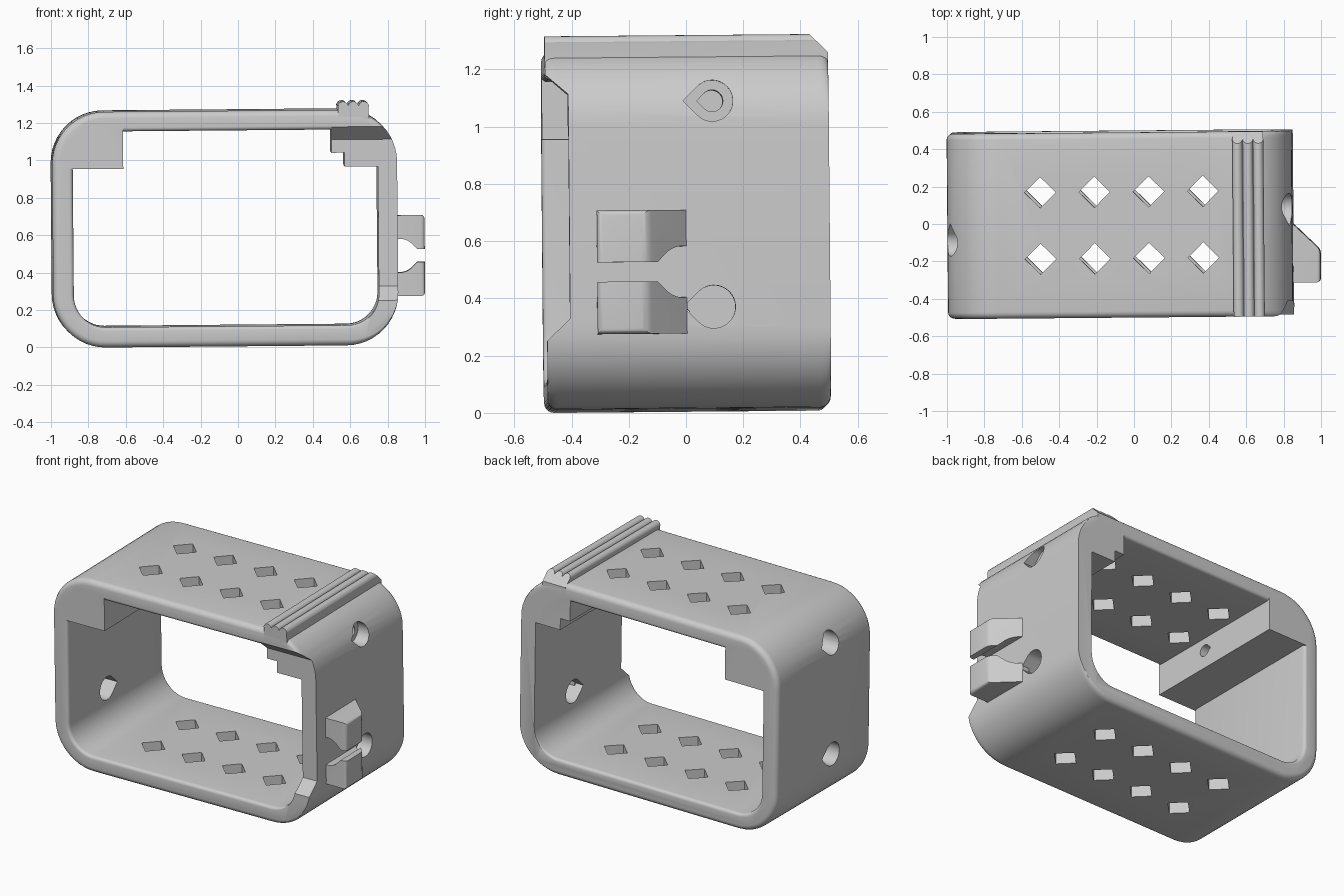
import bpy, bmesh, math
from mathutils import Matrix, Vector

cube = bpy.data.objects.get("Cube")
if cube:
    bpy.data.objects.remove(cube, do_unlink=True)

grey = bpy.data.materials.new("light_grey_plastic")
grey.use_nodes = True
colour = (0.6, 0.6, 0.6, 1)
grey.diffuse_color = colour
grey.node_tree.nodes["Principled BSDF"].inputs["Base Color"].default_value = colour

HALF = 0.495  # half the depth of the frame


def finish(name, bm):
    bmesh.ops.recalc_face_normals(bm, faces=bm.faces[:])
    mesh = bpy.data.meshes.new(name)
    bm.to_mesh(mesh)
    bm.free()
    mesh.materials.append(grey)
    ob = bpy.data.objects.new(name, mesh)
    bpy.context.collection.objects.link(ob)
    return ob


def loft(loops):
    bm = bmesh.new()
    rings = [[bm.verts.new(p) for p in loop] for loop in loops]
    n = len(rings[0])
    for a, b in zip(rings, rings[1:]):
        for i in range(n):
            j = (i + 1) % n
            bm.faces.new((a[i], a[j], b[j], b[i]))
    bm.faces.new(rings[0])
    bm.faces.new(rings[-1])
    bmesh.ops.recalc_face_normals(bm, faces=bm.faces[:])
    return bm


def prism(points, axis, start, end):
    """Extrude a flat outline along the named axis."""
    k = "xyz".index(axis)
    loops = []
    for d in (start, end):
        loop = []
        for p in points:
            v = list(p)
            v.insert(k, d)
            loop.append(v)
        loops.append(loop)
    return loft(loops)


def combine(target, tool, operation="DIFFERENCE"):
    mod = target.modifiers.new("combine", "BOOLEAN")
    mod.operation = operation
    mod.solver = "EXACT"
    mod.object = tool
    bpy.context.view_layer.objects.active = target
    bpy.ops.object.modifier_apply(modifier=mod.name)
    bpy.data.objects.remove(tool, do_unlink=True)


def rounded(x0, x1, z0, z1, r, n=12):
    pts = []
    for q, (cx, cz) in enumerate(((x1 - r, z1 - r), (x0 + r, z1 - r),
                                  (x0 + r, z0 + r), (x1 - r, z0 + r))):
        for i in range(n + 1):
            a = math.pi / 2 * (q + i / n)
            pts.append((cx + r * math.cos(a), cz + r * math.sin(a)))
    return pts


def teardrop(cx, cy, r, direction, n=32):
    """Circle with a right-angled point along the first axis."""
    pts = [(cx + direction * r * math.sqrt(2), cy)]
    for i in range(n + 1):
        a = math.pi / 4 + 1.5 * math.pi * i / n
        pts.append((cx + direction * r * math.cos(a), cy + r * math.sin(a)))
    return pts


def rim_stations(f, steps=5):
    """Depth and inset pairs giving both rims a round edge."""
    front = []
    for k in range(steps + 1):
        a = math.pi / 2 * k / steps
        front.append((-HALF + f * (1 - math.cos(a)), f * (1 - math.sin(a))))
    return front + [(-y, i) for y, i in reversed(front)]


def ring(y, pts):
    return [(x, y, z) for x, z in pts]


# Frame body with rounded rims; the right wall stays square
frame = finish("frame", loft([
    ring(y, rounded(-0.995 + i, 0.85, 0.01 + i, 1.27 - i, 0.28 - i))
    for y, i in rim_stations(0.035)]))

# Hollow interior, flared at both rims
stations = rim_stations(0.02)
stations = [(-0.6, 0.02)] + stations + [(0.6, 0.02)]
combine(frame, finish("interior", loft([
    ring(y, rounded(-0.885 - i, 0.747, 0.118 - i, 1.165 + i, 0.17 + i))
    for y, i in stations])))

# Corner blocks running the full depth
left_block = [(-0.615, 1.2), (-0.615, 0.965), (-0.93, 0.965), (-0.93, 1.08), (-0.82, 1.2)]
step_block = [(0.5, 1.2), (0.5, 1.04), (0.57, 1.04), (0.57, 0.965),
              (0.79, 0.965), (0.79, 1.1), (0.69, 1.2)]
for outline in (left_block, step_block):
    combine(frame, finish("corner_block", prism(outline, "y", -HALF, HALF)), "UNION")

# Recess along the front of the right wall
recess = [(-0.6, 1.27), (-0.415, 1.11), (-0.415, 0.325), (-0.6, 0.15)]
combine(frame, finish("recess", prism(recess, "x", 0.5, 1.2)))

# Diamond vents through roof and floor
for x in (-0.495, -0.205, 0.085, 0.375):
    for y in (-0.178, 0.178):
        d = 0.083
        diamond = [(x + d, y), (x, y + d), (x - d, y), (x, y - d)]
        combine(frame, finish("vent", prism(diamond, "z", -0.2, 1.5)))

# Teardrop holes in both side walls; the upper ones are counterbored
for s in (1, -1):
    for z, r, start, end in ((0.363, 0.075, 0.68, 1.1),
                             (1.083, 0.072, 0.76, 1.1),
                             (1.083, 0.038, 0.4, 0.9)):
        hole = teardrop(s * 0.088, z, r, -s)
        combine(frame, finish("hole", prism(hole, "x", s * start, s * end)))

# Grip ridges on the roof, sloped off at the back
profile = [(0.7, 1.2), (0.7, 1.285)]
for cx in (0.674, 0.618, 0.562):
    for i in range(9):
        a = math.pi * (0.08 + 0.84 * i / 8)
        profile.append((cx + 0.028 * math.cos(a), 1.286 + 0.028 * math.sin(a)))
profile += [(0.535, 1.285), (0.535, 1.2)]
bm = prism(profile, "y", -HALF, HALF)
cut = bmesh.ops.bisect_plane(
    bm, geom=bm.verts[:] + bm.edges[:] + bm.faces[:],
    plane_co=(0, 0.43, 1.315), plane_no=(0, 1, 1), clear_outer=True)
edges = [e for e in cut["geom_cut"] if isinstance(e, bmesh.types.BMEdge)]
bmesh.ops.contextual_create(bm, geom=edges)
ridges = finish("grip_ridges", bm)

# Cable clip: a wedge split by a slot and a teardrop channel
wedge = [(0.8, -0.32), (0.995, -0.32), (0.995, -0.145), (0.848, -0.005), (0.8, -0.005)]
bm = prism(wedge, "z", 0.27, 0.702)
outer = [e for e in bm.edges if (e.verts[0].co.x + e.verts[1].co.x) / 2 > 0.95]
bmesh.ops.bevel(bm, geom=outer, offset=0.02, segments=4, profile=0.5, affect="EDGES")
clip = finish("cable_clip", bm)
slot = [(0.86, 0.452), (1.1, 0.452), (1.1, 0.52), (0.86, 0.52)]
combine(clip, finish("slot", prism(slot, "y", -0.5, 0.2)))
combine(clip, finish("channel", prism(teardrop(0.862, 0.486, 0.09, 1), "y", -0.5, 0.2)))

# Slight overall lean, then smooth shading with sharp edges kept
tilt = math.radians(0.5)
centre = Matrix.Translation(Vector((0, 0, 0.64)))
lean = (centre @ Matrix.Rotation(tilt, 4, "Z") @ Matrix.Rotation(-tilt, 4, "Y")
        @ Matrix.Rotation(tilt, 4, "X") @ centre.inverted())
bpy.ops.object.select_all(action="DESELECT")
for ob in (frame, ridges, clip):
    ob.data.transform(lean)
    ob.select_set(True)
bpy.context.view_layer.objects.active = frame
bpy.ops.object.shade_smooth_by_angle(angle=math.radians(30))
